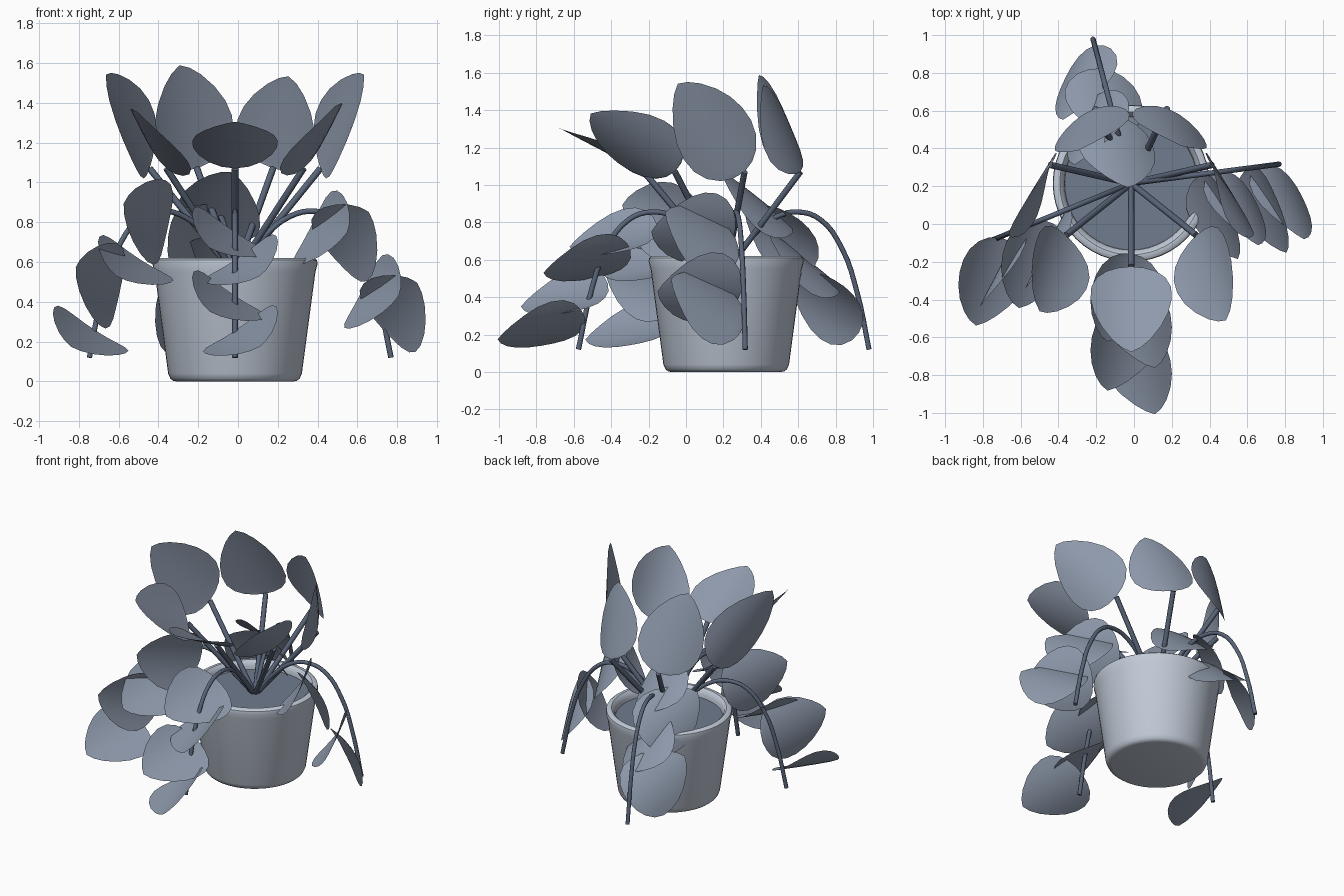
import bpy, bmesh, math
from mathutils import Matrix, Vector

if "Cube" in bpy.data.objects:
    bpy.data.objects.remove(bpy.data.objects["Cube"])

CX, CY = -0.015, 0.215      # plant axis
SOIL_Z = 0.56


def material(name, color):
    mat = bpy.data.materials.new(name)
    mat.diffuse_color = (*color, 1)
    mat.use_nodes = True
    mat.node_tree.nodes["Principled BSDF"].inputs["Base Color"].default_value = mat.diffuse_color
    return mat


POT = material("pot_glaze", (0.53, 0.59, 0.68))
LEAF_MAT = material("leaf", (0.27, 0.32, 0.41))
STEM_MAT = material("stem", (0.10, 0.13, 0.19))
SOIL_MAT = material("soil", (0.16, 0.20, 0.27))


def make_object(name, bm, mat, angle=40):
    bmesh.ops.remove_doubles(bm, verts=bm.verts, dist=1e-5)
    mesh = bpy.data.meshes.new(name)
    bm.to_mesh(mesh)
    bm.free()
    mesh.materials.append(mat)
    obj = bpy.data.objects.new(name, mesh)
    bpy.context.collection.objects.link(obj)
    bpy.ops.object.select_all(action='DESELECT')
    obj.select_set(True)
    bpy.context.view_layer.objects.active = obj
    bpy.ops.object.shade_smooth_by_angle(angle=math.radians(angle))
    return obj


def lathe(name, profile, mat, steps=48):
    bm = bmesh.new()
    verts = [bm.verts.new((CX + r, CY, z)) for r, z in profile]
    edges = [bm.edges.new(p) for p in zip(verts, verts[1:])]
    bmesh.ops.spin(bm, geom=verts + edges, cent=(CX, CY, 0), axis=(0, 0, 1),
                   angle=math.tau, steps=steps)
    bmesh.ops.remove_doubles(bm, verts=bm.verts, dist=1e-5)
    bmesh.ops.recalc_face_normals(bm, faces=bm.faces)
    return make_object(name, bm, mat)


def radial(angle, r, z):
    # angle 0 points to the front (-y), growing towards +x
    return Vector((CX + r * math.sin(angle), CY - r * math.cos(angle), z))


def stem(name, points, radius, smooth=False):
    curve = bpy.data.curves.new(name, 'CURVE')
    curve.dimensions = '3D'
    curve.bevel_depth = radius
    curve.bevel_resolution = 2
    curve.use_fill_caps = True
    curve.resolution_u = 4
    curve.materials.append(STEM_MAT)
    spline = curve.splines.new('BEZIER')
    spline.bezier_points.add(len(points) - 1)
    for bp, p in zip(spline.bezier_points, points):
        bp.co = p
        bp.handle_left_type = bp.handle_right_type = 'AUTO' if smooth else 'VECTOR'
    obj = bpy.data.objects.new(name, curve)
    bpy.context.collection.objects.link(obj)


# half width of the leaf along its length
LEAF = [(0, 0), (0.02, 0.07), (0.07, 0.13), (0.16, 0.182), (0.28, 0.211), (0.42, 0.215),
        (0.57, 0.197), (0.72, 0.158), (0.86, 0.102), (0.95, 0.05), (1, 0)]


def leaf(name, base, yaw, lean, tilt, length):
    # cupped blade growing along local z; lean is applied after the yaw
    rot = (Matrix.Rotation(lean, 4, 'X') @ Matrix.Rotation(yaw, 4, 'Z')
           @ Matrix.Rotation(tilt, 4, 'X'))
    m = Matrix.Translation(base) @ rot
    bm = bmesh.new()
    n = 8
    rows = []
    for v, hw in LEAF:
        row = []
        for i in range(n + 1):
            x = hw * (2 * i / n - 1)
            cup = 0.047 * (x / 0.215) ** 2 + 0.01 * v * v
            row.append(bm.verts.new(m @ Vector((x, cup, v * length))))
        rows.append(row)
    for a, b in zip(rows, rows[1:]):
        for i in range(n):
            bm.faces.new((a[i], a[i + 1], b[i + 1], b[i]))
    bmesh.ops.dissolve_degenerate(bm, dist=1e-5, edges=bm.edges)
    make_object(name, bm, LEAF_MAT, 60)


# pot with rounded foot and rim, and soil
lathe("pot", [(0, 0), (0.295, 0), (0.312, 0.004), (0.325, 0.015), (0.336, 0.04), (0.404, 0.55),
              (0.415, 0.59), (0.412, 0.61), (0.398, 0.62), (0.378, 0.62), (0.362, 0.605),
              (0.354, 0.58), (0.345, 0.50)], POT)
lathe("soil", [(0, SOIL_Z), (0.352, SOIL_Z)], SOIL_MAT)

# seven upright stems, each with one leaf; leaf size cycles through three lengths
for i in range(7):
    a = i * math.tau / 7
    tip = radial(a, 0.44, 1.07)
    stem(f"upright_stem_{i}", [radial(a, 0, SOIL_Z - 0.02), tip], 0.017)
    leaf(f"upright_leaf_{i}", tip, a, math.radians(42), 0.38, 0.51 + 0.06 * (i % 3))

# four trailing stems, each with four alternating leaves
ARCH = [(0, 0.54), (0.15, 0.73), (0.28, 0.83), (0.40, 0.855), (0.52, 0.815),
        (0.64, 0.66), (0.725, 0.42), (0.79, 0.12)]
LEAF_BASES = [(0.37, 0.75), (0.51, 0.61), (0.63, 0.43), (0.755, 0.255)]
for i in range(4):
    a = i * 1.7
    stem(f"trailing_stem_{i}", [radial(a, r, z) for r, z in ARCH], 0.014, True)
    for j, (r, z) in enumerate(LEAF_BASES):
        side = -0.6 if j % 2 == 0 else 0.6
        leaf(f"trailing_leaf_{i}_{j}", radial(a, r, z), a + side, math.radians(77), 0.49, 0.49)
